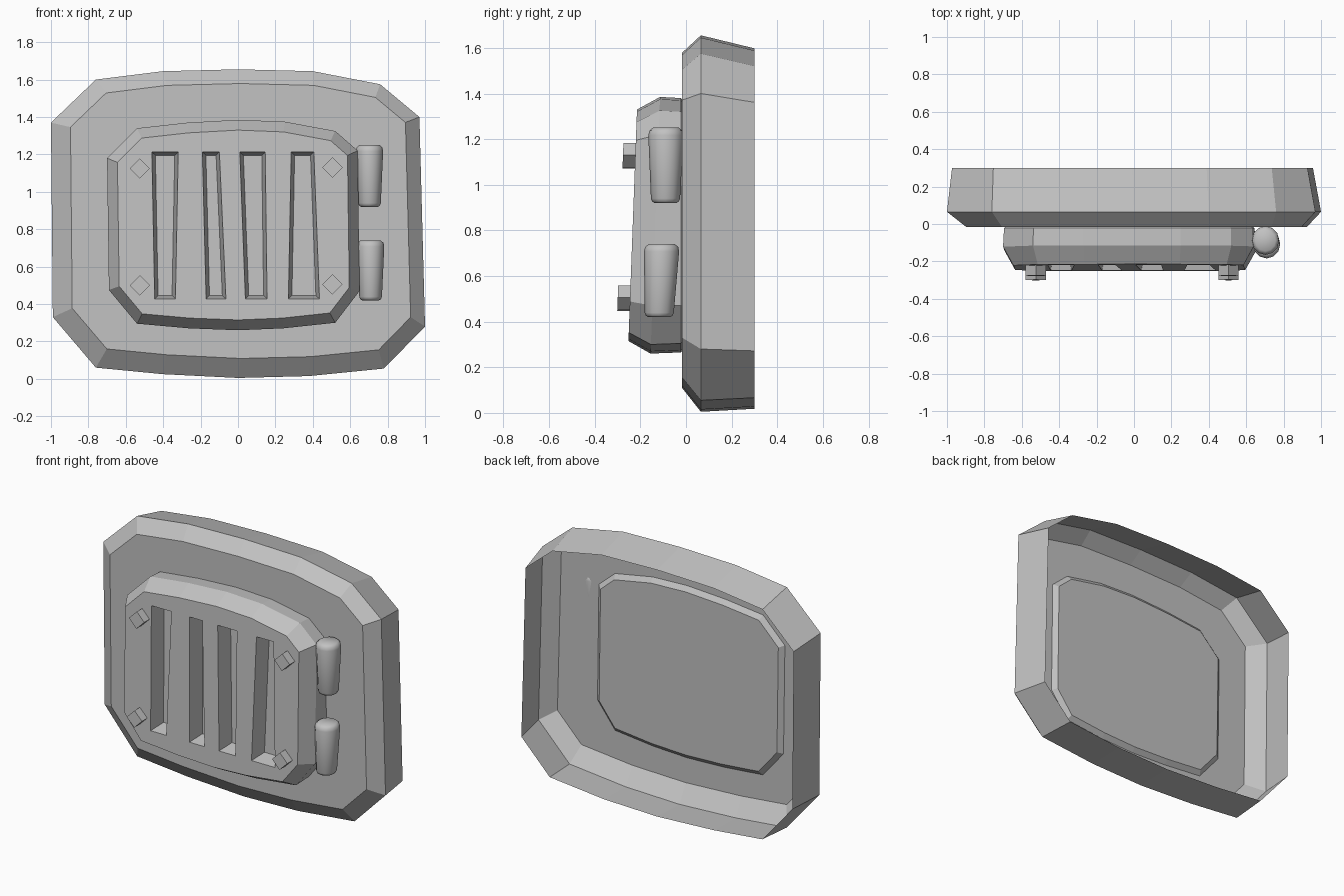
import bpy, bmesh, math
from mathutils import Vector

if "Cube" in bpy.data.objects:
    bpy.data.objects.remove(bpy.data.objects["Cube"])

grey = bpy.data.materials.new("plain_grey")
grey.use_nodes = True
colour = (0.54, 0.54, 0.54, 1)
grey.diffuse_color = colour
grey.node_tree.nodes["Principled BSDF"].inputs["Base Color"].default_value = colour


def inset(outline, amount, shift=(0, 0)):
    """Mitred inward offset of a clockwise (x, z) outline, then a shift."""
    points = [Vector(p) for p in outline]
    result = []
    for i, p in enumerate(points):
        a = (p - points[i - 1]).normalized()
        b = (points[(i + 1) % len(points)] - p).normalized()
        na, nb = Vector((a.y, -a.x)), Vector((b.y, -b.x))
        q = p + (na + nb) * amount / (1 + na.dot(nb))
        result.append((q.x + shift[0], q.y + shift[1]))
    return result


def place(outline, depth, tilt=0.0):
    """Stand an (x, z) outline up at a depth, leaning back by tilt."""
    return [Vector((x, depth + tilt * z, z)) for x, z in outline]


def finish(name, bm):
    bmesh.ops.recalc_face_normals(bm, faces=bm.faces)
    mesh = bpy.data.meshes.new(name)
    bm.to_mesh(mesh)
    bm.free()
    obj = bpy.data.objects.new(name, mesh)
    bpy.context.collection.objects.link(obj)
    mesh.materials.append(grey)
    return obj


def loft(name, rings, cap_end=True):
    bm = bmesh.new()
    loops = [[bm.verts.new(p) for p in ring] for ring in rings]
    for a, b in zip(loops, loops[1:]):
        for i in range(len(a)):
            bm.faces.new((a[i - 1], a[i], b[i], b[i - 1]))
    bm.faces.new(loops[0])
    if cap_end:
        bm.faces.new(loops[-1])
    return finish(name, bm)


def select_only(obj):
    bpy.ops.object.select_all(action='DESELECT')
    obj.select_set(True)
    bpy.context.view_layer.objects.active = obj


# Outer frame: a chamfered dish, open at the back
frame = [(-1, 1.37), (-.76, 1.6), (-.4, 1.645), (0, 1.655), (.4, 1.645),
         (.76, 1.575), (.97, 1.4), (1, .28), (.78, .055), (.38, .015),
         (0, .005), (-.4, .025), (-.76, .06), (-.99, .33)]
loft("outer_frame", [place(inset(frame, .09, (.014, .014)), -.017),
                     place(frame, .065),
                     place(inset(frame, .035, (-.008, -.022)), .3)], cap_end=False)

# Door: chamfered plate that leans back and shows through the frame
LEAN = .037
door_outline = [(-.7, 1.18), (-.54, 1.34), (-.27, 1.37), (0, 1.385), (.25, 1.375),
                (.52, 1.325), (.64, 1.22), (.65, .47), (.52, .3), (.24, .27),
                (0, .26), (-.26, .27), (-.54, .295), (-.69, .475)]
door = loft("door", [place(inset(door_outline, .055), -.264, LEAN),
                     place(door_outline, -.165, LEAN),
                     place(inset(door_outline, .005), -.022),
                     place(inset(door_outline, .04), .008)])

# Uneven vent slots cut into the door: top left, top right, bottom right, bottom left
slots = [(-.46, -.32, -.335, -.445), (-.19, -.1, -.065, -.17),
         (.01, .145, .155, .04), (.285, .405, .435, .27)]
for a, b, c, d in slots:
    slot = [(a, 1.213), (b, 1.213), (c, .428), (d, .428)]
    cutter = loft("slot_cutter", [place(inset(slot, -.007), -.3, LEAN),
                                  place(inset(slot, .018), -.16, LEAN)])
    cutter.hide_render = True
    cut = door.modifiers.new("slot", 'BOOLEAN')
    cut.operation = 'DIFFERENCE'
    cut.solver = 'EXACT'
    cut.object = cutter
    select_only(door)
    bpy.ops.object.modifier_apply(modifier=cut.name)
    bpy.data.objects.remove(cutter)

# Square bolts turned on their corners
for x, z in [(-.525, 1.125), (.505, 1.13), (-.525, .5), (.505, .505)]:
    r = .054
    diamond = [(x - r, z), (x, z + r), (x + r, z), (x, z - r)]
    loft("bolt", [place(diamond, -.318, LEAN), place(diamond, -.23, LEAN)])


# Hinge barrels: tapered, with rounded ends
def hinge(name, x, y, bottom, height, lean):
    profile = [(0, .62), (.02, .76), (.06, .83), (.9, 1), (.96, .94), (1, .74)]
    rings = []
    for t, s in profile:
        rings.append([Vector((x + .073 * s * math.cos(k * math.tau / 12),
                              y + lean * t + .077 * s * math.sin(k * math.tau / 12),
                              bottom + height * t)) for k in range(12)])
    obj = loft(name, rings)
    select_only(obj)
    bpy.ops.object.shade_smooth_by_angle(angle=math.radians(50))


hinge("upper_hinge", .703, -.09, .92, .33, .002)
hinge("lower_hinge", .709, -.118, .42, .32, .012)
